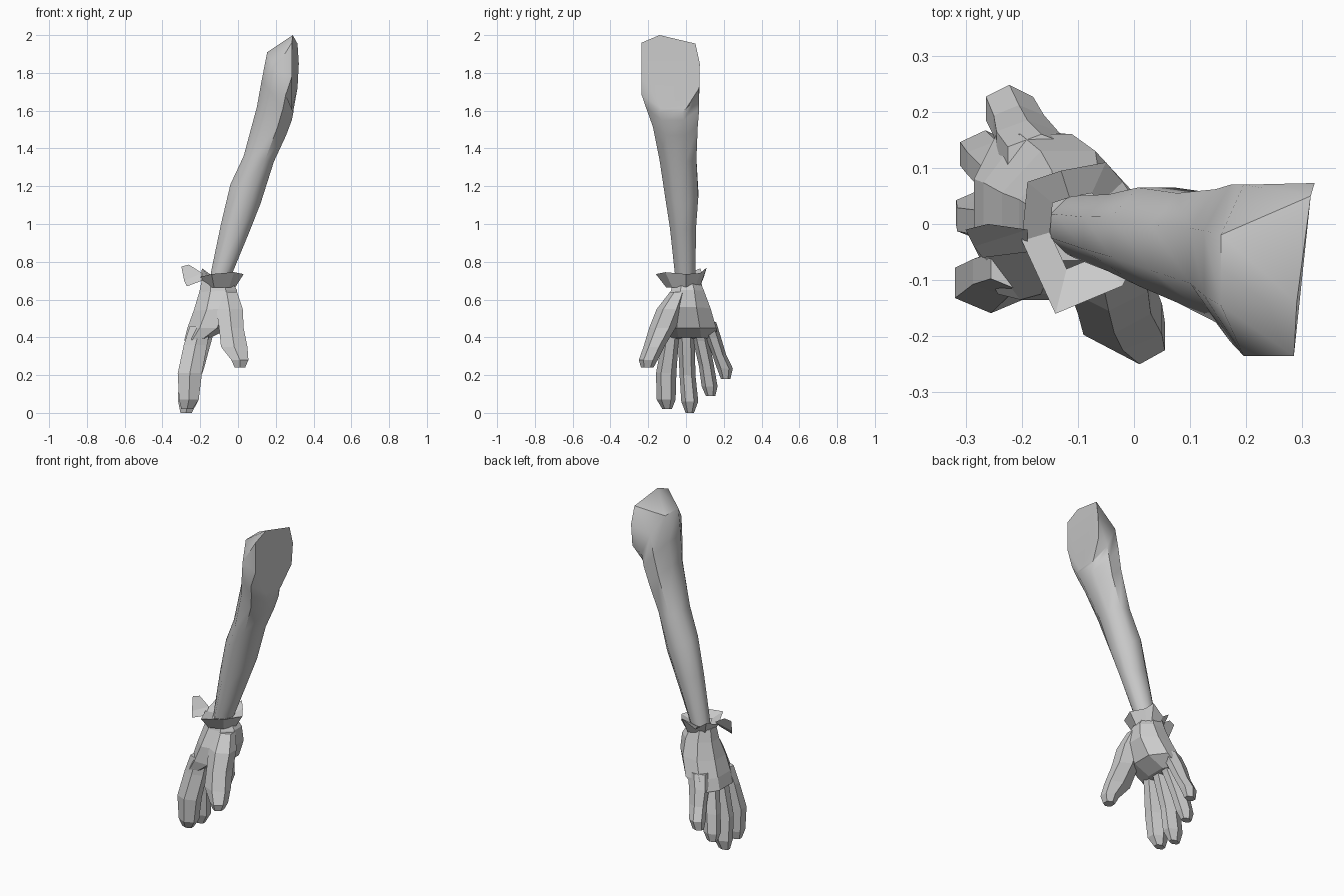
import bpy, bmesh, math
from mathutils import Vector


def ring(p, q, y0, y1, n):
    """Closed section: p and q are opposite (x, z) extremes, y0..y1 the depth."""
    angs = [2 * math.pi * (i + 0.5) / n for i in range(n)]
    mc = max(abs(math.cos(a)) for a in angs)
    ms = max(abs(math.sin(a)) for a in angs)
    pts = []
    for a in angs:
        c, s = math.cos(a) / mc, math.sin(a) / ms
        pts.append(Vector(((p[0] + q[0]) / 2 + c * (q[0] - p[0]) / 2,
                           (y0 + y1) / 2 + s * (y1 - y0) / 2,
                           (p[1] + q[1]) / 2 + c * (q[1] - p[1]) / 2)))
    return pts


def loft(name, rings, cap_start=False, cap_end=False):
    """Skin a list of equal-length point rings."""
    bm = bmesh.new()
    loops = [[bm.verts.new(p) for p in r] for r in rings]
    n = len(rings[0])
    for a, b in zip(loops, loops[1:]):
        for i in range(n):
            j = (i + 1) % n
            bm.faces.new((a[i], a[j], b[j], b[i]))
    if cap_start:
        bm.faces.new(loops[0])
    if cap_end:
        bm.faces.new(loops[-1])
    bmesh.ops.recalc_face_normals(bm, faces=bm.faces[:])
    me = bpy.data.meshes.new(name)
    bm.to_mesh(me)
    bm.free()
    ob = bpy.data.objects.new(name, me)
    bpy.context.collection.objects.link(ob)
    return ob


# Arm: sections turn at the top so the end faces +x
arm_sections = [
    ((-0.155, 0.67), (-0.055, 0.67), -0.05, 0.045),
    ((-0.14, 0.76), (-0.03, 0.74), -0.06, 0.05),
    ((-0.09, 1.00), (0.065, 0.97), -0.085, 0.053),
    ((-0.04, 1.21), (0.12, 1.11), -0.11, 0.065),
    ((0.03, 1.36), (0.19, 1.33), -0.14, 0.055),
    ((0.10, 1.62), (0.255, 1.47), -0.175, 0.062),
    ((0.125, 1.76), (0.285, 1.55), -0.21, 0.07),
    ((0.155, 1.91), (0.293, 1.59), -0.235, 0.07),
]
arm_end = [(0.295, 0.0, 1.61), (0.315, 0.07, 1.72), (0.322, 0.073, 1.85), (0.315, 0.05, 1.955),
           (0.29, -0.14, 2.0), (0.285, -0.235, 1.96), (0.285, -0.235, 1.78), (0.285, -0.13, 1.61)]
arm = loft("arm", [ring(*s, 8) for s in arm_sections] + [arm_end], cap_end=True)
bpy.context.view_layer.objects.active = arm
arm.select_set(True)
bpy.ops.object.shade_smooth_by_angle(angle=math.radians(50))
arm.select_set(False)

# Palm of the glove
palm_sections = [
    ((-0.19, 0.71), (-0.03, 0.69), -0.065, 0.075),
    ((-0.205, 0.64), (-0.005, 0.65), -0.08, 0.095),
    ((-0.235, 0.54), (0.0, 0.56), -0.125, 0.13),
    ((-0.268, 0.45), (-0.045, 0.45), -0.135, 0.16),
    ((-0.285, 0.38), (-0.14, 0.40), -0.125, 0.165),
]
loft("palm", [ring(*s, 8) for s in palm_sections], True, True)


# Digits: each station is x, y, z, half width in x, half width in y
def digit(name, stations):
    loft(name, [ring((x - rx, z), (x + rx, z), y - ry, y + ry, 6)
                for x, y, z, rx, ry in stations], True, True)


digit("index_finger", [
    (-0.20, -0.075, 0.46, 0.055, 0.045), (-0.225, -0.085, 0.36, 0.062, 0.045),
    (-0.255, -0.105, 0.21, 0.064, 0.054), (-0.26, -0.105, 0.07, 0.052, 0.05),
    (-0.27, -0.10, 0.02, 0.03, 0.025)])
digit("middle_finger", [
    (-0.20, 0.0, 0.46, 0.06, 0.045), (-0.225, 0.003, 0.35, 0.058, 0.044),
    (-0.26, 0.008, 0.20, 0.055, 0.042), (-0.265, 0.02, 0.06, 0.052, 0.045),
    (-0.275, 0.02, 0.00, 0.03, 0.022)])
digit("ring_finger", [
    (-0.19, 0.065, 0.46, 0.06, 0.045), (-0.215, 0.08, 0.38, 0.055, 0.042),
    (-0.245, 0.108, 0.25, 0.052, 0.04), (-0.265, 0.125, 0.14, 0.045, 0.042),
    (-0.27, 0.13, 0.09, 0.028, 0.025)])
digit("little_finger", [
    (-0.165, 0.115, 0.48, 0.06, 0.045), (-0.19, 0.145, 0.40, 0.055, 0.04),
    (-0.205, 0.175, 0.31, 0.045, 0.037), (-0.222, 0.206, 0.235, 0.042, 0.042),
    (-0.23, 0.21, 0.18, 0.03, 0.025)])
digit("thumb", [
    (-0.06, -0.04, 0.64, 0.055, 0.045), (-0.045, -0.085, 0.55, 0.07, 0.07),
    (-0.035, -0.125, 0.45, 0.065, 0.07), (-0.02, -0.17, 0.35, 0.07, 0.055),
    (0.01, -0.20, 0.28, 0.045, 0.05), (0.01, -0.205, 0.24, 0.028, 0.033)])

# Torn cuff: snug base, ragged flared rim, inner fold back to the wrist
rim = [(0.03, 0.0, 0.735), (-0.02, 0.075, 0.74), (-0.05, 0.11, 0.77), (-0.13, 0.095, 0.72),
       (-0.19, 0.075, 0.765), (-0.20, -0.03, 0.72), (-0.14, -0.16, 0.735), (-0.02, -0.11, 0.745)]
rim = [Vector(p) for p in rim]


def squeezed(f, z):
    return [Vector((-0.1 + (p.x + 0.1) * f, p.y * f, z)) for p in rim]


loft("cuff", [squeezed(0.66, 0.665), rim, squeezed(0.5, 0.715)])

# Loose strip of cloth hanging off the cuff
strip = [(-0.19, -0.01, 0.74), (-0.26, 0.0, 0.785), (-0.30, -0.01, 0.775),
         (-0.285, -0.04, 0.70), (-0.27, -0.06, 0.67), (-0.19, -0.05, 0.70)]
me = bpy.data.meshes.new("cuff_strip")
me.from_pydata(strip, [], [(0, 1, 2, 3), (0, 3, 4, 5)])
bpy.context.collection.objects.link(bpy.data.objects.new("cuff_strip", me))
